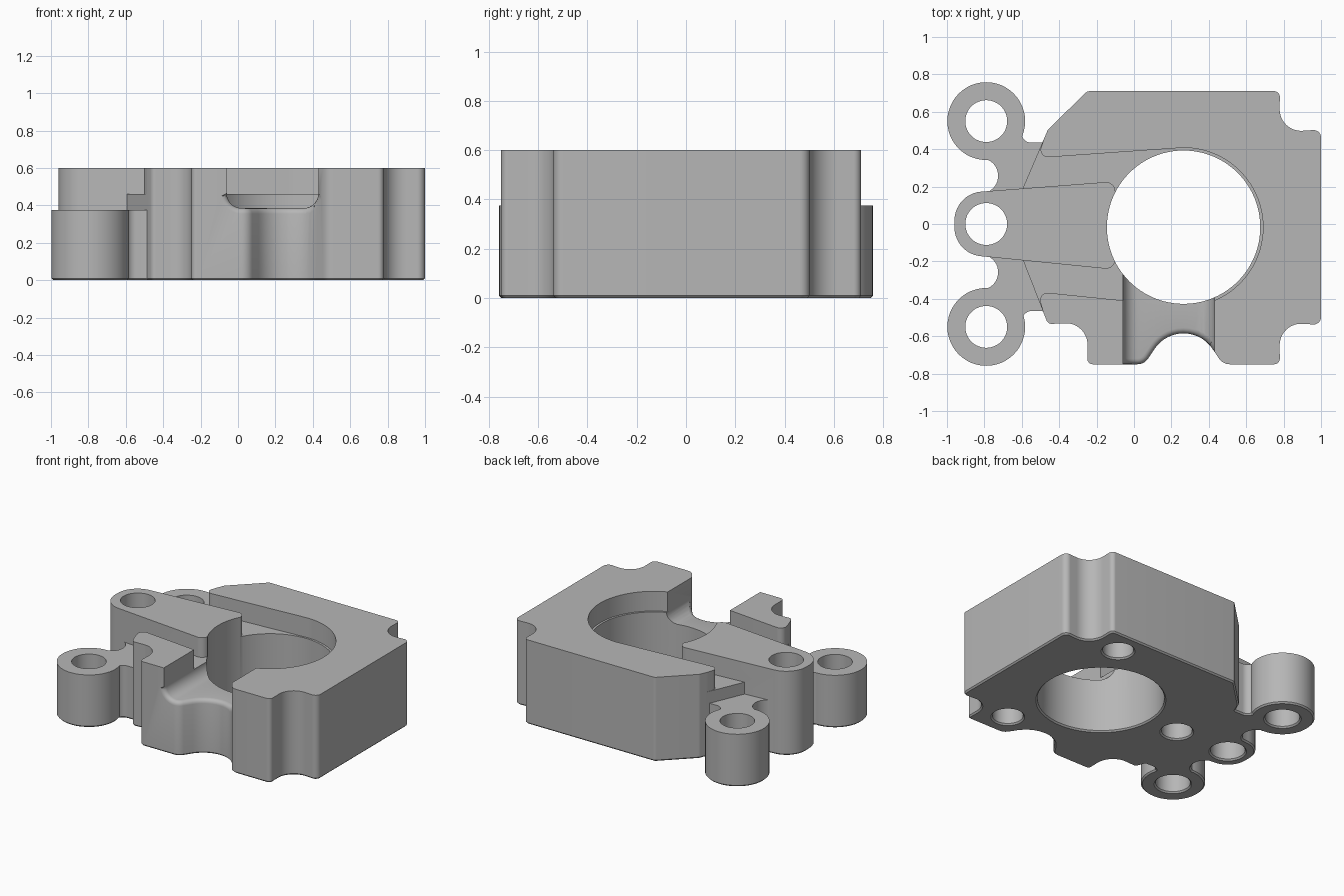
import bpy, bmesh, math
from mathutils import Vector

if "Cube" in bpy.data.objects:
    bpy.data.objects.remove(bpy.data.objects["Cube"], do_unlink=True)

metal = bpy.data.materials.new("grey_metal")
metal.use_nodes = True
GREY = (0.47, 0.47, 0.47, 1)
metal.diffuse_color = GREY
metal.node_tree.nodes["Principled BSDF"].inputs["Base Color"].default_value = GREY


def rounded(corners):
    """Polygon from (x, y, radius) corners, each turned into an arc."""
    out = []
    for i, corner in enumerate(corners):
        p, r = Vector(corner[:2]), corner[2]
        if r == 0:
            out.append(p)
            continue
        u = (Vector(corners[i - 1][:2]) - p).normalized()
        v = (Vector(corners[(i + 1) % len(corners)][:2]) - p).normalized()
        half = math.acos(max(-1, min(1, u.dot(v)))) / 2
        centre = p + (u + v).normalized() * (r / math.sin(half))
        start = p + u * (r / math.tan(half)) - centre
        end = p + v * (r / math.tan(half)) - centre
        a = math.atan2(start.y, start.x)
        turn = math.atan2(end.y, end.x) - a
        turn = (turn + math.pi) % (2 * math.pi) - math.pi
        n = max(4, math.ceil(abs(turn) * (14 if r > 0.3 else 7)))
        for k in range(n + 1):
            t = a + turn * k / n
            out.append(centre + Vector((math.cos(t), math.sin(t))) * r)
    return out


def circle(x, y, r, n=48):
    return [Vector((x + r * math.cos(2 * math.pi * k / n),
                    y + r * math.sin(2 * math.pi * k / n))) for k in range(n)]


def prism(name, outline, low, high, along_y=False):
    """Extrude an outline along z, or an (x, z) outline along y."""
    bm = bmesh.new()
    verts = [bm.verts.new((p.x, low, p.y) if along_y else (p.x, p.y, low)) for p in outline]
    face = bm.faces.new(verts)
    new = bmesh.ops.extrude_face_region(bm, geom=[face])["geom"]
    shift = (0, high - low, 0) if along_y else (0, 0, high - low)
    bmesh.ops.translate(bm, vec=shift, verts=[g for g in new if isinstance(g, bmesh.types.BMVert)])
    bmesh.ops.recalc_face_normals(bm, faces=bm.faces)
    mesh = bpy.data.meshes.new(name)
    bm.to_mesh(mesh)
    bm.free()
    mesh.materials.append(metal)
    obj = bpy.data.objects.new(name, mesh)
    bpy.context.scene.collection.objects.link(obj)
    return obj


# Main block with notched corners and a scooped front
block = prism("bracket_block", rounded([
    (-0.25, 0.71, .03), (0.78, 0.71, .03), (0.777, 0.49, .115), (1, 0.505, .04),
    (1, -0.54, .04), (0.777, -0.525, .115), (0.78, -0.75, .03),
    (0.475, -0.75, .07), (0.365, -0.585, .185), (0.165, -0.585, .185), (0.055, -0.75, .07),
    (-0.25, -0.75, .03), (-0.247, -0.525, .115), (-0.46, -0.535, .03),
    (-0.595, -0.19, 0), (-0.595, 0.19, 0), (-0.46, 0.505, .03)]), 0, 0.6)

helpers = []


def combine(operation, obj):
    obj.hide_render = True
    mod = block.modifiers.new(obj.name, 'BOOLEAN')
    mod.operation, mod.solver, mod.object = operation, 'EXACT', obj
    helpers.append(obj)


# Keyhole pocket in the top
combine('DIFFERENCE', prism("pocket", rounded([
    (-0.9, 0.45, 0), (-0.483, 0.45, 0), (-0.517, 0.353, .04),
    (0.265, 0.408, 0), (0.69, 0.408, .425), (0.69, -0.442, .425), (0.265, -0.442, 0),
    (-0.517, -0.362, .04), (-0.487, -0.465, 0), (-0.9, -0.465, 0)]), 0.46, 0.8))

# Raised centre arm with rounded end
combine('UNION', prism("centre_arm", rounded([
    (-0.1, 0.228, .05), (-0.1, -0.244, .05), (-0.96, -0.158, .155), (-0.96, 0.162, .155)]), 0, 0.6))

# Side lugs and the webs joining them to the block
for side, top in ((1, 0.435), (-1, 0.465)):
    web = rounded([
        (-0.727, 0.35, .09), (-0.727, 0.165, .09), (-0.79, 0.165, 0), (-0.79, 0.05, 0),
        (-0.4, 0.05, 0), (-0.4, top, 0), (-0.44, top + .05, 0), (-0.475, top, .05),
        (-0.61, top, .05), (-0.59, 0.55, 0), (-0.79, 0.55, 0), (-0.79, 0.35, 0)])
    combine('UNION', prism("web", [Vector((p.x, p.y * side)) for p in web], 0, 0.375))
    combine('UNION', prism("lug", circle(-0.79, 0.55 * side, 0.208), 0, 0.375))

# Main bore, lug holes and blind holes in the underside
combine('DIFFERENCE', prism("bore", circle(0.265, -0.017, 0.41, 96), -0.2, 0.9))
for y in (-0.55, 0, 0.55):
    combine('DIFFERENCE', prism("lug_hole", circle(-0.79, y, 0.112), -0.2, 0.9))
for angle in (60, 180, 300):
    a = math.radians(angle)
    combine('DIFFERENCE', prism("blind_hole", circle(
        0.265 + 0.64 * math.cos(a), -0.017 + 0.64 * math.sin(a), 0.1, 32), -0.2, 0.3))

# Round-bottomed slot through the front wall
combine('DIFFERENCE', prism("front_slot", rounded([
    (-0.06, 0.9, 0), (-0.06, 0.385, .08), (0.43, 0.385, .08), (0.43, 0.9, 0)]),
    -1, -0.2, along_y=True))

# Bake the cuts into one mesh
bpy.context.view_layer.update()
graph = bpy.context.evaluated_depsgraph_get()
solid = bpy.data.meshes.new_from_object(block.evaluated_get(graph))
block.modifiers.clear()
block.data = solid
for obj in helpers:
    bpy.data.objects.remove(obj, do_unlink=True)

bm = bmesh.new()
bm.from_mesh(solid)
bmesh.ops.remove_doubles(bm, verts=bm.verts, dist=0.0002)
bmesh.ops.dissolve_limit(bm, angle_limit=0.01, verts=bm.verts, edges=bm.edges)


def soften(test, offset, segments):
    edges = [e for e in bm.edges if len(e.link_faces) == 2
             and e.calc_face_angle(0) > 0.5 and all(test(v.co) for v in e.verts)]
    bmesh.ops.bevel(bm, geom=edges, offset=offset, segments=segments, profile=0.5,
                    affect='EDGES', clamp_overlap=False)


# Rounded lip of the slot and a fine chamfer around the underside
soften(lambda c: c.y < -0.57 and 0.38 < c.z < 0.47 and -0.065 < c.x < 0.435, 0.03, 4)
soften(lambda c: abs(c.z) < 0.0005, 0.01, 1)
bm.to_mesh(solid)
bm.free()

solid.shade_smooth()
solid.set_sharp_from_angle(angle=math.radians(30))
solid.materials.clear()
solid.materials.append(metal)
